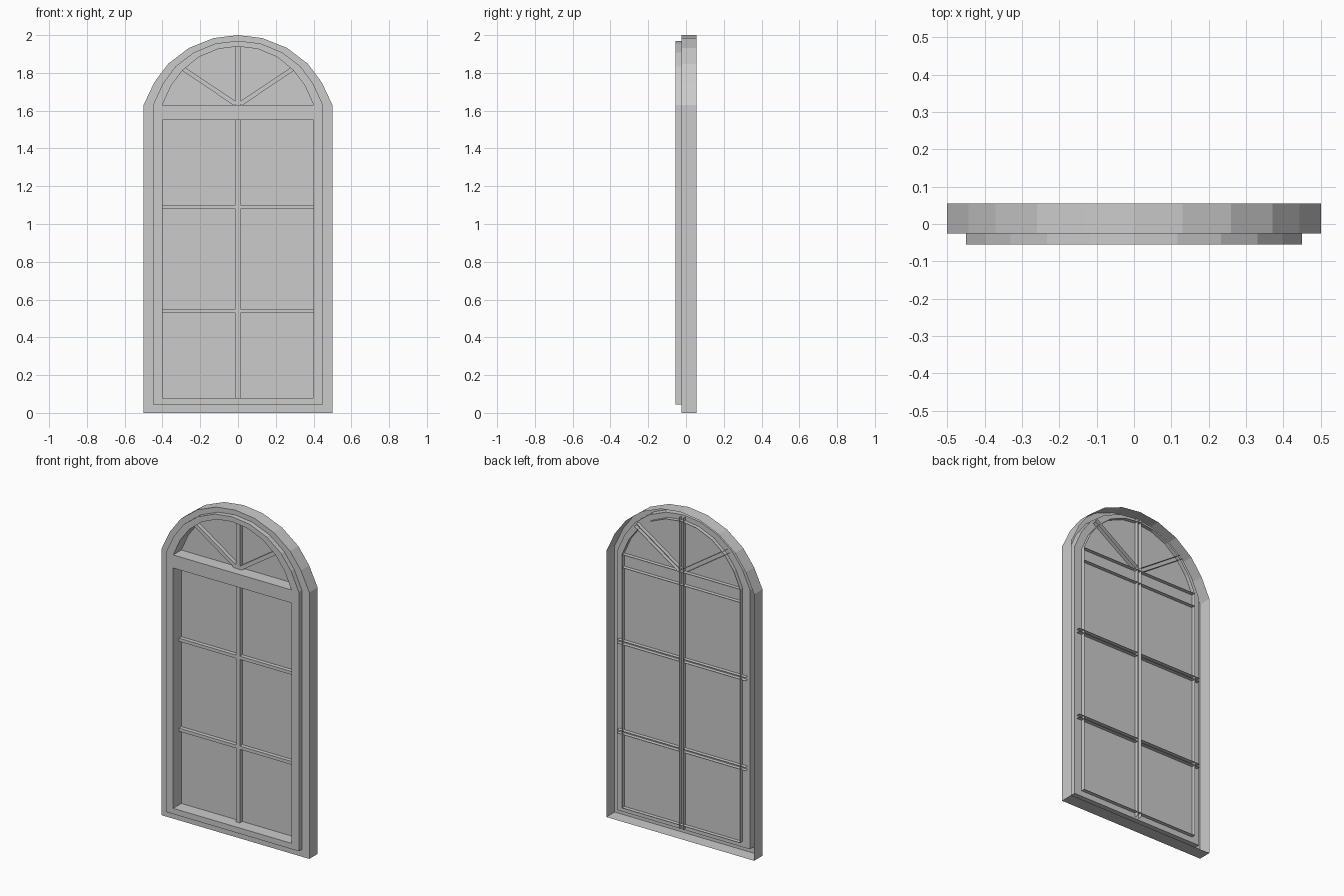
import bpy, bmesh, math
from mathutils import Vector, Matrix

if "Cube" in bpy.data.objects:
    bpy.data.objects.remove(bpy.data.objects["Cube"])

FRONT, STEP, GLASS, INNER_BACK, BACK = -0.055, -0.025, 0.024, 0.048, 0.055
BAR_FRONT = 0.0


def finish(bm, name):
    me = bpy.data.meshes.new(name)
    bm.to_mesh(me)
    bm.free()
    ob = bpy.data.objects.new(name, me)
    bpy.context.collection.objects.link(ob)
    return ob


def arch(half, bottom):
    """Closed arched outline from the right half (crown first, springing last)."""
    right = half + [(half[-1][0], bottom)]
    return right + [(-x, z) for x, z in reversed(right[1:])]


def loft(name, rings, cap=False):
    """Skin consecutive (outline, y) rings; optionally fill the last one."""
    bm = bmesh.new()
    loops = [[bm.verts.new((x, y, z)) for x, z in o] for o, y in rings]
    for a, b in zip(loops, loops[1:]):
        n = len(a)
        for i in range(n):
            j = (i + 1) % n
            bm.faces.new((a[i], b[i], b[j], a[j]))
    if cap:
        bm.faces.new(loops[-1])
    return finish(bm, name)


def channel(name, start, end, width, front, back):
    """Bar with a front face and two sides, open at the back and ends."""
    p, q = Vector(start), Vector(end)
    d = (q - p).normalized()
    n = Vector((-d.y, d.x)) * width / 2
    bm = bmesh.new()
    section = [(n, back), (n, front), (-n, front), (-n, back)]
    rows = [[bm.verts.new(((e + o).x, y, (e + o).y)) for o, y in section]
            for e in (p, q)]
    for i in range(3):
        bm.faces.new((rows[0][i], rows[0][i + 1], rows[1][i + 1], rows[1][i]))
    bmesh.ops.recalc_face_normals(bm, faces=bm.faces)
    bm.faces.ensure_lookup_table()
    if bm.faces[1].normal.y > 0:
        bmesh.ops.reverse_faces(bm, faces=bm.faces)
    return finish(bm, name)


outer = arch([(0, 2.0), (.13, 1.984), (.26, 1.932), (.37, 1.848), (.443, 1.75), (.5, 1.63)], 0)
lip = arch([(0, 1.97), (.117, 1.956), (.233, 1.909), (.33, 1.835), (.398, 1.743), (.45, 1.63)], .045)
opening = arch([(0, 1.94), (.104, 1.927), (.207, 1.884), (.292, 1.815), (.354, 1.733), (.4, 1.63)], .08)

# Stepped frame shell, open at the back
loft("frame", [(outer, BACK), (outer, STEP), (lip, STEP), (lip, FRONT),
               (opening, FRONT), (opening, INNER_BACK)])

# Glass panel with the casing edge around it
loft("glass_panel", [(lip, STEP), (lip, GLASS)], cap=True)

# Transom between the main window and the fanlight
channel("transom", (-.4, 1.59), (.4, 1.59), .08, FRONT, INNER_BACK)

# Upright glazing bar
channel("upright_bar", (0, .055), (0, 1.96), .025, BAR_FRONT, INNER_BACK)

# Cross bars and fanlight spokes, left and right
for side, s in (("left", -1), ("right", 1)):
    for i, z in enumerate((.54, 1.09)):
        channel(f"cross_bar_{side}_{i}", (s * .0125, z), (s * .435, z), .02,
                BAR_FRONT, INNER_BACK)
    channel(f"fan_spoke_{side}", (s * .012, 1.636), (s * .31, 1.835), .024,
            BAR_FRONT, INNER_BACK)
